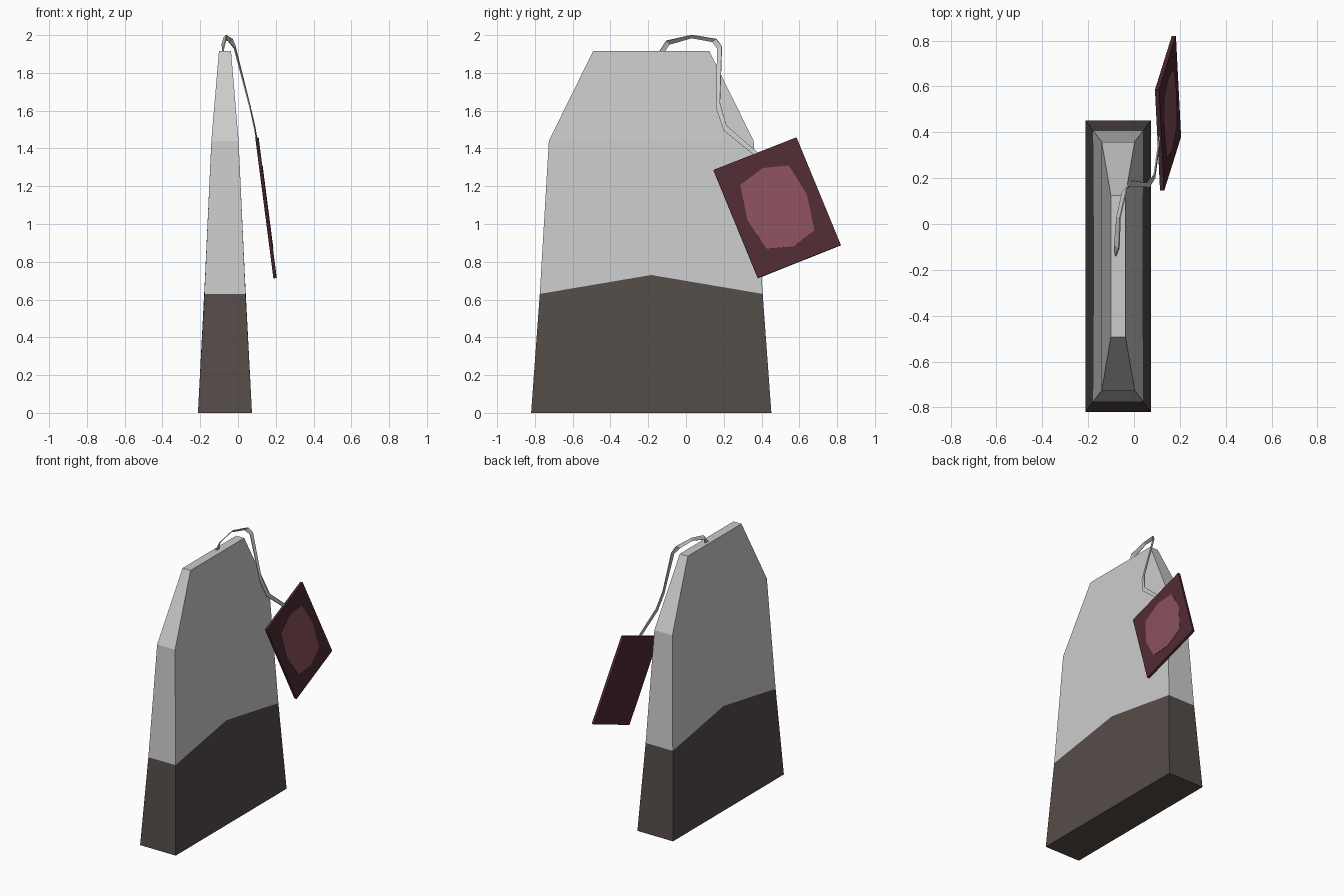
import bpy, bmesh
from mathutils import Vector

if "Cube" in bpy.data.objects:
    bpy.data.objects.remove(bpy.data.objects["Cube"])


def material(name, rgb):
    m = bpy.data.materials.new(name)
    m.diffuse_color = (*rgb, 1)
    m.use_nodes = True
    m.node_tree.nodes["Principled BSDF"].inputs["Base Color"].default_value = m.diffuse_color
    return m


def finish(name, bm, mat=None):
    bmesh.ops.recalc_face_normals(bm, faces=bm.faces[:])
    me = bpy.data.meshes.new(name)
    bm.to_mesh(me)
    bm.free()
    ob = bpy.data.objects.new(name, me)
    bpy.context.collection.objects.link(ob)
    if mat:
        me.materials.append(mat)
    return ob


CX, CY = -0.069, -0.184


def ring(hx, hy, z, mid_hx=None, mid_z=None):
    """Rectangle with an extra point in the middle of each broad side."""
    mx = hx if mid_hx is None else mid_hx
    mz = z if mid_z is None else mid_z
    return [(CX + hx, CY - hy, z), (CX + mx, CY, mz), (CX + hx, CY + hy, z),
            (CX - hx, CY + hy, z), (CX - mx, CY, mz), (CX - hx, CY - hy, z)]


def loft(name, rings, cap, mat=None):
    bm = bmesh.new()
    vs = [[bm.verts.new(p) for p in r] for r in rings]
    for a, b in zip(vs, vs[1:]):
        for i in range(len(a)):
            j = (i + 1) % len(a)
            bm.faces.new((a[i], a[j], b[j], b[i]))
    bm.faces.new(vs[cap])
    bm.normal_update()
    ob = finish(name, bm, mat)
    return ob


# Bag: tea-filled lower part and paper upper part meet at a peaked seam
seam = ring(0.109, 0.59, 0.63, 0.105, 0.73)
loft("tea_filling", [ring(0.143, 0.636, 0), seam], 0,
     material("tea", (0.09, 0.073, 0.067)))
loft("paper_bag", [seam, ring(0.072, 0.542, 1.44), ring(0.032, 0.308, 1.915)], -1)

# String: a thin folded ribbon running from the bag top to the tag
outer = [(-0.08, -0.14, 1.915), (-0.065, -0.105, 1.97), (-0.06, 0.03, 2.0),
         (-0.03, 0.16, 1.98), (-0.015, 0.19, 1.94), (0.06, 0.18, 1.64),
         (0.088, 0.215, 1.52), (0.112, 0.385, 1.375)]
inner = [(-0.075, -0.11, 1.915), (-0.085, -0.09, 1.95), (-0.075, 0.03, 1.985),
         (-0.05, 0.14, 1.965), (-0.02, 0.165, 1.93), (0.065, 0.16, 1.61),
         (0.09, 0.20, 1.495), (0.112, 0.36, 1.365)]
bm = bmesh.new()
pairs = [(bm.verts.new(a), bm.verts.new(b)) for a, b in zip(outer, inner)]
for (a, b), (c, d) in zip(pairs, pairs[1:]):
    bm.faces.new((a, b, d, c))
string = finish("string", bm)
sol = string.modifiers.new("thickness", "SOLIDIFY")
sol.thickness, sol.offset = 0.006, 0

# Tag: a tilted card, described in its own leaning plane
def on_tag(y, z, lift):
    return Vector((0.1 + (1.46 - z) * 0.129 + lift, y, z + lift * 0.129))


def slab(name, outline, back, front, mat):
    bm = bmesh.new()
    face = bm.faces.new([bm.verts.new(on_tag(y, z, back)) for y, z in outline])
    ext = bmesh.ops.extrude_face_region(bm, geom=[face])
    verts = [g for g in ext["geom"] if isinstance(g, bmesh.types.BMVert)]
    shift = on_tag(0, 0, front) - on_tag(0, 0, back)
    bmesh.ops.translate(bm, verts=verts, vec=shift)
    return finish(name, bm, mat)


slab("tag", [(0.145, 1.285), (0.585, 1.458), (0.82, 0.888), (0.38, 0.713)],
     -0.009, 0.009, material("tag_red", (0.08, 0.024, 0.032)))
slab("tag_patch", [(0.287, 1.205), (0.405, 1.295), (0.545, 1.308), (0.64, 1.155),
                   (0.68, 0.965), (0.57, 0.88), (0.425, 0.868), (0.325, 1.02)],
     0.005, 0.011, material("patch_red", (0.25, 0.08, 0.11)))
